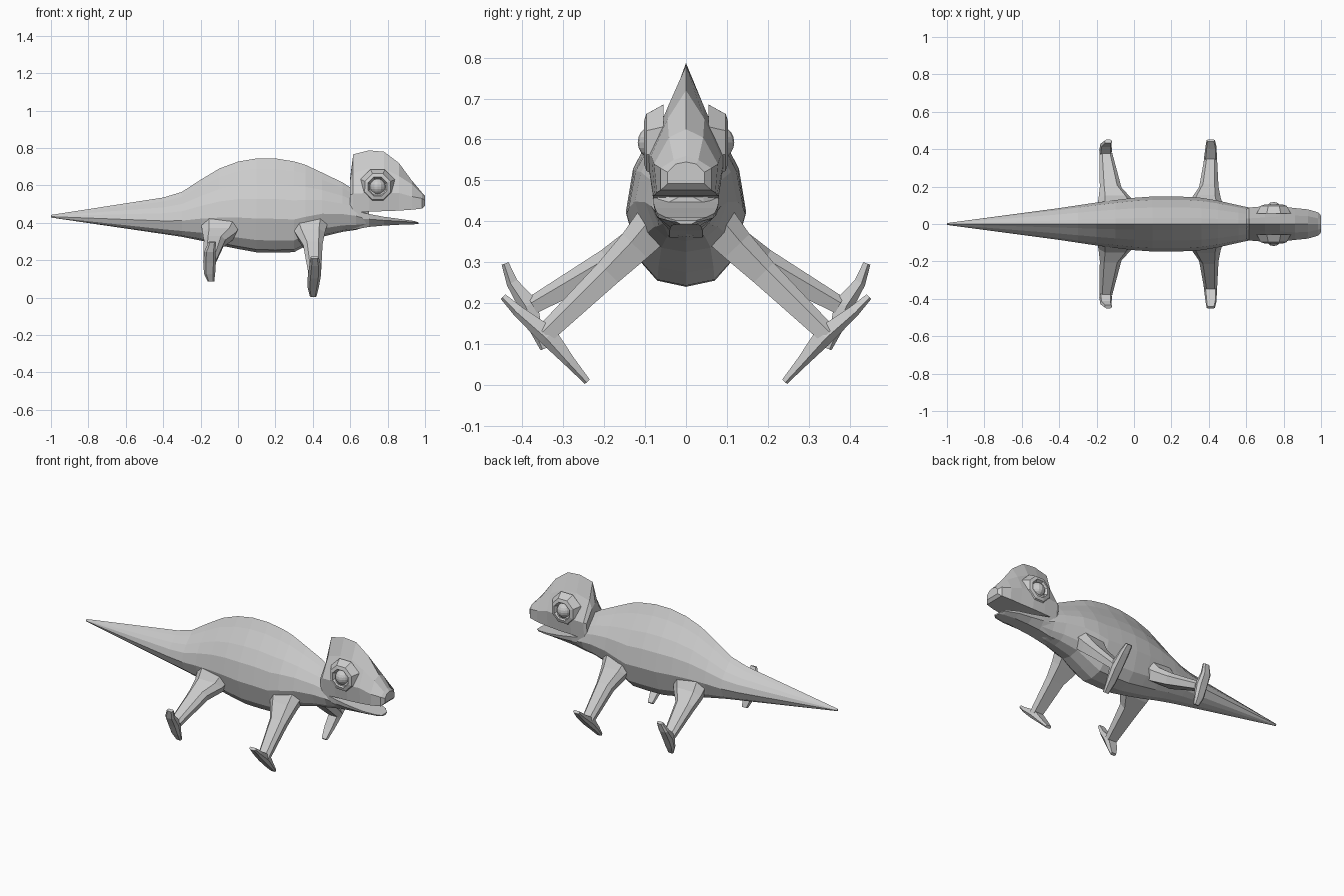
import bpy, bmesh, math
from mathutils import Vector, Matrix


def add_mesh(name, bm, mirror=False):
    bmesh.ops.recalc_face_normals(bm, faces=bm.faces)
    me = bpy.data.meshes.new(name)
    bm.to_mesh(me)
    bm.free()
    ob = bpy.data.objects.new(name, me)
    bpy.context.collection.objects.link(ob)
    if mirror:
        mod = ob.modifiers.new("Mirror", 'MIRROR')
        mod.use_axis = (False, True, False)
        mod.use_mirror_merge = False
    return ob


def loft(name, rings, mirror=False, caps=True):
    bm = bmesh.new()
    vs = [[bm.verts.new(p) for p in r] for r in rings]
    n = len(rings[0])
    for a, b in zip(vs, vs[1:]):
        for i in range(n):
            j = (i + 1) % n
            bm.faces.new((a[i], a[j], b[j], b[i]))
    if caps:
        bm.faces.new(vs[0])
        bm.faces.new(vs[-1])
    return add_mesh(name, bm, mirror)


def symmetric(x, half):
    # half outline from top centre to bottom centre, mirrored in y
    return [(x, y, z) for y, z in half] + [(x, -y, z) for y, z in half[-2:0:-1]]


# body and tail: x, top, bottom, half width
body = [(-1, .442, .428, .005), (-.4, .535, .34, .085), (-.3, .565, .325, .1),
        (-.2, .63, .305, .115), (-.1, .69, .28, .128), (0, .727, .26, .14),
        (.1, .744, .242, .147), (.2, .744, .24, .147), (.3, .728, .243, .145),
        (.36, .71, .275, .14), (.45, .668, .325, .125), (.56, .615, .352, .1),
        (.63, .57, .362, .085), (.7, .47, .385, .07)]
section = [(0, 1), (.22, .89), (.6, .73), (.88, .57), (1, .36), (.78, .13), (.48, .03), (0, 0)]
loft("body_and_tail", [symmetric(x, [(w * a, b + (t - b) * f) for a, f in section])
                       for x, t, b, w in body])

# upper head with tall thin crest: x, top, shoulder, widest, lip
head = [(.6, .645, .03, .62, .08, .55, .075, .45),
        (.616, .766, .03, .665, .088, .555, .08, .455),
        (.70, .787, .035, .69, .095, .56, .08, .46),
        (.78, .78, .04, .69, .095, .56, .08, .462),
        (.86, .72, .045, .65, .085, .56, .076, .465),
        (.93, .625, .042, .605, .078, .54, .072, .47),
        (.985, .56, .03, .55, .062, .53, .062, .476),
        (1.0, .545, .025, .54, .045, .52, .045, .492)]
loft("head", [symmetric(x, [(0, t), (sy, sz), (wy, wz), (by, bz), (0, bz)])
              for x, t, sy, sz, wy, wz, by, bz in head])

# lower jaw: x, top, bottom, half width
jaw = [(.6, .47, .36, .08), (.7, .447, .378, .08), (.78, .432, .385, .076),
       (.87, .42, .39, .07), (.94, .41, .392, .05), (.965, .402, .393, .025)]
loft("lower_jaw", [symmetric(x, [(0, t), (w, t), (w * .95, b + (t - b) * .6), (w * .5, b), (0, b)])
                   for x, t, b, w in jaw])

# eyes
bm = bmesh.new()
bmesh.ops.create_uvsphere(bm, u_segments=14, v_segments=10, radius=.043,
                          matrix=Matrix.Translation((.747, .075, .593)))
add_mesh("eye", bm, True)

# eyelid rings
lids = [(.1, .055), (.075, .097), (.055, .103), (.042, .082), (.04, .05)]
loft("eyelid", [[(.747 + r * math.cos(k * math.pi / 4 + .39), y, .593 + r * math.sin(k * math.pi / 4 + .39))
                 for k in range(8)] for r, y in lids], True)


def limb(name, path):
    # path: x, y, z, half width along x, half thickness
    pts = [Vector(p[:3]) for p in path]
    rings = []
    for i, (x, y, z, w, t) in enumerate(path):
        d = pts[min(i + 1, len(pts) - 1)] - pts[max(i - 1, 0)]
        n = Vector((0, -d.z, d.y)).normalized() * t
        u = Vector((w, 0, 0))
        rings.append([pts[i] + n + u * .6, pts[i] + n * .3 + u, pts[i] - n + u * .8,
                      pts[i] - n - u * .8, pts[i] + n * .3 - u, pts[i] + n - u * .6])
    loft(name, rings, True)


# legs
limb("front_leg", [(.38, .08, .39, .1, .05), (.385, .125, .34, .08, .042),
                   (.40, .19, .275, .052, .034), (.41, .345, .125, .034, .024)])
limb("back_leg", [(-.085, .07, .40, .115, .055), (-.1, .125, .34, .09, .042),
                  (-.125, .19, .30, .058, .034), (-.15, .375, .195, .034, .022)])

# two-toed clasping feet
limb("front_foot", [(.41, .447, .216, .022, .008), (.412, .41, .18, .03, .014),
                    (.408, .337, .12, .035, .024),
                    (.402, .285, .058, .03, .014), (.402, .241, .008, .018, .008)])
limb("back_foot", [(-.138, .442, .297, .02, .009), (-.15, .425, .25, .03, .014),
                   (-.152, .385, .195, .034, .024),
                   (-.152, .365, .13, .03, .014), (-.145, .348, .088, .018, .008)])
